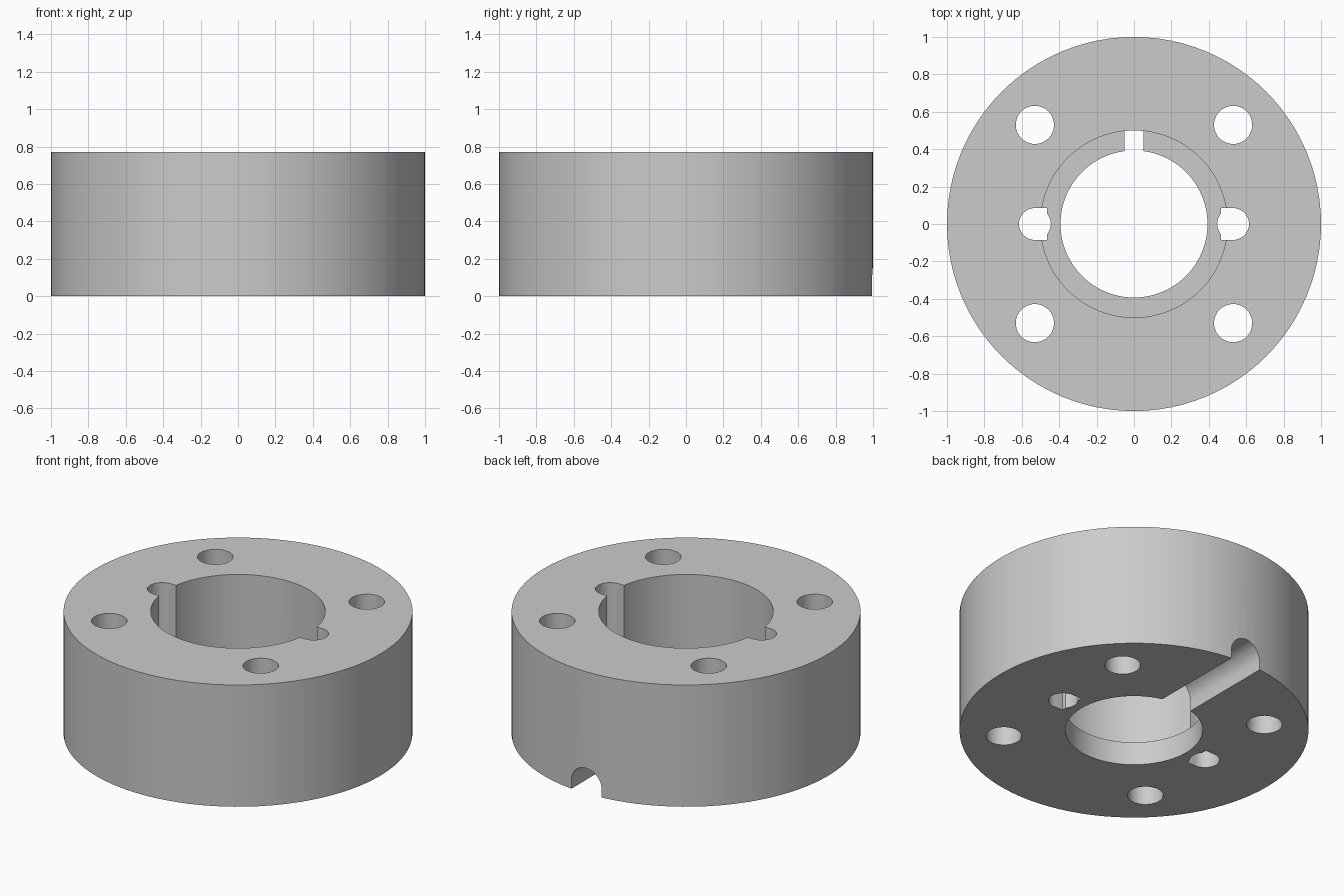
import bpy, bmesh, math

if "Cube" in bpy.data.objects:
    bpy.data.objects.remove(bpy.data.objects["Cube"])

H = 0.77          # collar height
LEDGE = 0.147     # height of the counterbore floor
SEG = 96

steel = bpy.data.materials.new("grey metal")
steel.diffuse_color = (0.6, 0.6, 0.6, 1)
steel.use_nodes = True
steel.node_tree.nodes["Principled BSDF"].inputs["Base Color"].default_value = steel.diffuse_color


def lathe(name, profile):
    """Closed ring from a loop of (radius, z) points."""
    bm = bmesh.new()
    rings = []
    for i in range(SEG):
        a = 2 * math.pi * i / SEG
        rings.append([bm.verts.new((r * math.cos(a), r * math.sin(a), z)) for r, z in profile])
    n = len(profile)
    for i in range(SEG):
        a, b = rings[i], rings[(i + 1) % SEG]
        for k in range(n):
            bm.faces.new((a[k], b[k], b[(k + 1) % n], a[(k + 1) % n]))
    bmesh.ops.recalc_face_normals(bm, faces=bm.faces)
    mesh = bpy.data.meshes.new(name)
    bm.to_mesh(mesh)
    bm.free()
    ob = bpy.data.objects.new(name, mesh)
    bpy.context.collection.objects.link(ob)
    return ob


def cut(target, tool):
    """Subtract the tool from the target and discard the tool."""
    tool.hide_render = True
    mod = target.modifiers.new("cut", 'BOOLEAN')
    mod.operation = 'DIFFERENCE'
    mod.solver = 'EXACT'
    mod.object = tool
    bpy.context.view_layer.objects.active = target
    bpy.ops.object.modifier_apply(modifier=mod.name)
    bpy.data.objects.remove(tool)


def cylinder(r, depth, loc, rot=(0, 0, 0)):
    bpy.ops.mesh.primitive_cylinder_add(vertices=48, radius=r, depth=depth, location=loc, rotation=rot)
    return bpy.context.object


def box(x0, x1, y0, y1, z0, z1):
    bpy.ops.mesh.primitive_cube_add(size=1, location=((x0 + x1) / 2, (y0 + y1) / 2, (z0 + z1) / 2))
    ob = bpy.context.object
    ob.scale = (x1 - x0, y1 - y0, z1 - z0)
    bpy.ops.object.transform_apply(location=False, rotation=False, scale=True)
    return ob


# Collar with a stepped bore
collar = lathe("collar", [(1, 0), (1, H), (0.5, H), (0.5, LEDGE), (0.393, LEDGE), (0.393, 0)])
collar.data.materials.append(steel)

for sx in (-1, 1):
    # Bolt holes
    for sy in (-1, 1):
        cut(collar, cylinder(0.102, 2, (sx * 0.53, sy * 0.53, H / 2)))
    # Round-backed keyways beside the bore
    cut(collar, cylinder(0.085, 2, (sx * 0.53, 0, H / 2)))
    x0, x1 = sorted((sx * 0.465, sx * 0.53))
    cut(collar, box(x0, x1, -0.0848, 0.0848, -0.5, 1.5))

# Round-topped drain groove under the back
W, ZC = 0.105, 0.055
cut(collar, cylinder(W, 1.2, (0, 0.8, ZC), (math.pi / 2, 0, 0)))
cut(collar, box(-W, W, 0.2, 1.4, -0.2, ZC))

# Smooth walls with crisp rims
bpy.ops.object.select_all(action='DESELECT')
collar.select_set(True)
bpy.context.view_layer.objects.active = collar
bpy.ops.object.shade_smooth_by_angle(angle=math.radians(30))
